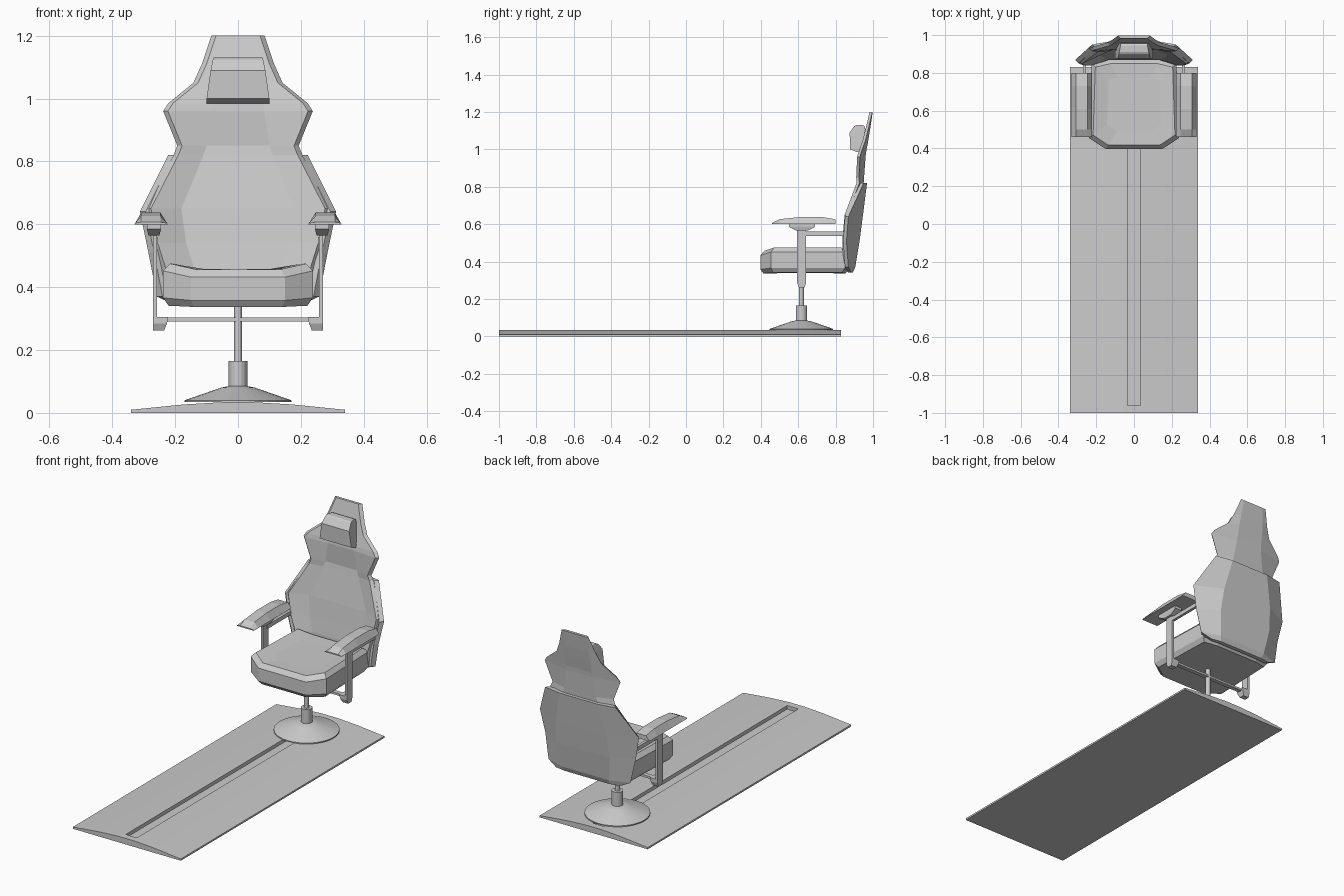
import bpy, bmesh, math

if "Cube" in bpy.data.objects:
    bpy.data.objects.remove(bpy.data.objects["Cube"])

CY = 0.617  # pedestal centre along y


def loft(name, rings):
    """Skin a list of equal-length closed rings and cap both ends."""
    bm = bmesh.new()
    vs = [[bm.verts.new(p) for p in r] for r in rings]
    n = len(rings[0])
    for a, b in zip(vs, vs[1:]):
        for i in range(n):
            j = (i + 1) % n
            bm.faces.new((a[i], a[j], b[j], b[i]))
    bm.faces.new(vs[0])
    bm.faces.new(vs[-1])
    bmesh.ops.recalc_face_normals(bm, faces=bm.faces)
    me = bpy.data.meshes.new(name)
    bm.to_mesh(me)
    bm.free()
    ob = bpy.data.objects.new(name, me)
    bpy.context.collection.objects.link(ob)
    return ob


def box(name, x0, x1, y0, y1, z0, z1):
    return loft(name, [[(x0, y0, z), (x1, y0, z), (x1, y1, z), (x0, y1, z)] for z in (z0, z1)])


def lathe(name, profile, n=24):
    return loft(name, [[(r * math.cos(2 * math.pi * i / n), CY + r * math.sin(2 * math.pi * i / n), z)
                        for i in range(n)] for r, z in profile])


def back_shape(name, rows, edge):
    """Rows of (z, inner half width, front y, back y, outer half width, edge y)."""
    rings = []
    for z, xi, yf, yb, xo, yo in rows:
        half = [(xi, yf), (xo - edge, yo), (xo, yo + edge), (xi, yb)]
        ring = half + [(-x, y) for x, y in reversed(half)]
        rings.append([(x, y, z) for x, y in ring])
    return loft(name, rings)


# floor plate with a long slot
prof = [(-.34, 0), (.34, 0), (.34, .01), (.17, .027), (.05, .034), (-.05, .034), (-.17, .027), (-.34, .01)]
plate = loft("floor_plate", [[(x, y, z) for x, z in prof] for y in (-1, .83)])
cutter = box("slot_cutter", -.035, .035, -.96, .79, .014, .1)
mod = plate.modifiers.new("slot", 'BOOLEAN')
mod.object = cutter
mod.solver = 'EXACT'
bpy.context.view_layer.objects.active = plate
bpy.ops.object.modifier_apply(modifier="slot")
bpy.data.objects.remove(cutter)

# pedestal
lathe("pedestal_disc", [(.17, .034), (.17, .04), (.055, .08), (.03, .085)], 32)
lathe("pedestal_sleeve", [(.03, .08), (.03, .165)], 16)
lathe("pedestal_column", [(.0135, .16), (.0135, .345)], 12)

# seat cushion with raised sides
outline = [(.15, .397), (.238, .455), (.225, .85), (.14, .87)]


def seat_ring(k, z, lift):
    half = [(x * k, .63 + (y - .63) * k, z + (lift if 0 < i < 3 else 0)) for i, (x, y) in enumerate(outline)]
    return half + [(-x, y, z_) for x, y, z_ in reversed(half)]


loft("seat", [seat_ring(.93, .337, .004), seat_ring(1, .358, .008), seat_ring(1, .432, .02),
              seat_ring(.91, .457, .018), seat_ring(.6, .455, .004)])

# backrest cushion
back_shape("backrest_cushion", [
    (.36, .14, .865, .900, .225, .840),
    (.46, .14, .868, .910, .245, .838),
    (.54, .165, .880, .920, .270, .838),
    (.65, .18, .895, .930, .292, .848),
    (.82, .11, .925, .950, .205, .912),
    (.85, .10, .930, .952, .193, .910),
    (.96, .083, .925, .960, .238, .915),
    (.985, .082, .928, .963, .222, .922),
    (1.05, .080, .945, .975, .142, .945),
    (1.11, .075, .960, .985, .115, .960),
    (1.20, .065, .983, .998, .085, .982)], .015)

# rear shell
back_shape("backrest_shell", [
    (.343, .14, .870, .893, .20, .865),
    (.37, .15, .872, .905, .258, .850),
    (.51, .17, .890, .928, .285, .840),
    (.64, .16, .905, .945, .312, .850),
    (.82, .12, .940, .968, .222, .932)], .018)

# head pillow
pil = [(.985, .10, .915, .935), (1.0, .10, .877, .945), (1.09, .087, .875, .962),
       (1.125, .08, .90, .955), (1.13, .078, .91, .945)]
loft("head_pillow", [[(-x, a, z), (x, a, z), (x * .9, b, z), (-x * .9, b, z)] for z, x, a, b in pil])

# armrests on both sides
for s, side in ((-1, "left"), (1, "right")):
    pad = [(.46, .607), (.50, .627), (.61, .638), (.73, .638), (.80, .626)]
    loft(f"{side}_arm_pad", [[(s * .223, y, .6), (s * .33, y, .6), (s * .327, y, .604),
                              (s * .308, y, z), (s * .247, y, z), (s * .226, y, .604)] for y, z in pad])
    plate_rows = [(.565, .25, .285, .59, .65), (.585, .245, .29, .55, .69), (.602, .245, .29, .55, .69)]
    loft(f"{side}_pad_bracket", [[(s * a, c, z), (s * b, c, z), (s * b, d, z), (s * a, d, z)]
                                 for z, a, b, c, d in plate_rows])
    box(f"{side}_arm_post", s * .257, s * .271, .594, .642, .295, .575)
    foot = [(.262, .235, .271, .604, .634), (.285, .226, .271, .594, .642), (.305, .222, .271, .594, .642)]
    loft(f"{side}_post_foot", [[(s * a, c, z), (s * b, c, z), (s * b, d, z), (s * a, d, z)]
                               for z, a, b, c, d in foot])
    box(f"{side}_arm_brace", s * .255, s * .271, .63, .86, .537, .56)

# cross bar under the seat
box("arm_cross_bar", -.24, .24, .605, .63, .291, .303)
